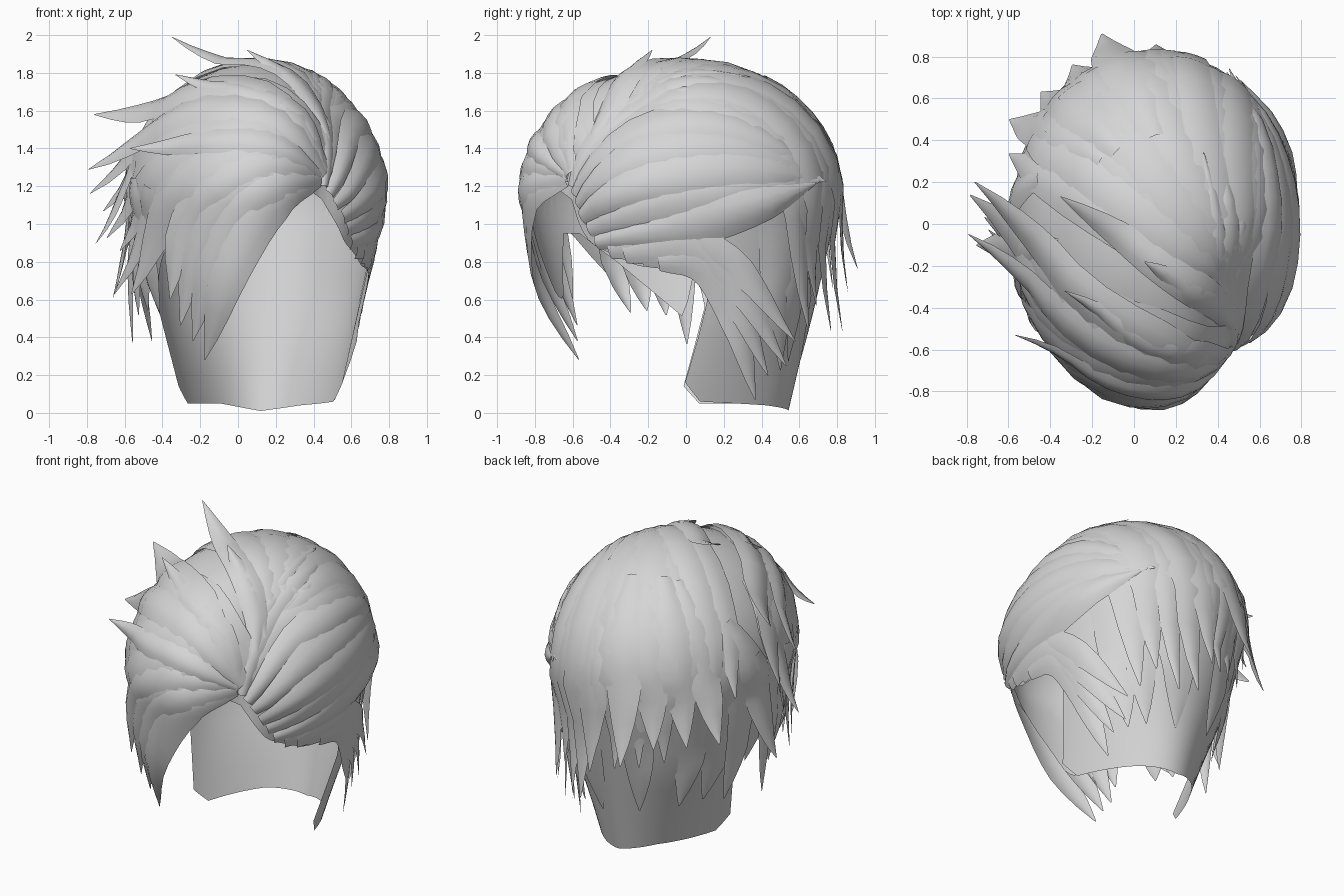
import bpy, bmesh, math, random
from mathutils import Vector

if "Cube" in bpy.data.objects:
    bpy.data.objects.remove(bpy.data.objects["Cube"])

random.seed(4)
hair = bpy.data.materials.new("ash_grey")
hair.diffuse_color = (0.67, 0.67, 0.67, 1)
hair.use_nodes = True
hair.node_tree.nodes["Principled BSDF"].inputs["Base Color"].default_value = hair.diffuse_color
ZC, RZ = 1.15, 0.70
PART_A, PART_B = Vector((.47, -.70, 1.18)), Vector((.52, -.33, 1.64))


def section(z):
    """Centre and radii (x, front, back) of the head shape at or below its widest height."""
    t = min(max((ZC - z) / ZC, 0), 1)
    return 0.10 + 0.02 * t, 0.1 * t, 0.67 - 0.26 * t, 0.86 - 0.22 * t, 0.81 - 0.37 * t


def groove(p):
    """Scale that sinks the surface along the parting."""
    ab = PART_B - PART_A
    u = min(max((p - PART_A).dot(ab) / ab.length_squared, 0), 1)
    d = (p - PART_A - ab * u).length
    return 1 - 0.13 * math.exp(-(d / 0.21) ** 2)


def factor(p):
    """Origin and relative distance of p from the head surface (1 = on it)."""
    cx, cy, rx, rf, rb = section(p.z)
    o = Vector((cx, cy, max(min(p.z, ZC), -1)))
    d = p - o
    ry = rb if d.y > 0 else rf
    return o, max(math.sqrt((d.x / rx) ** 2 + (d.y / ry) ** 2 + (d.z / RZ) ** 2), 0.05)


def snap(p, lift, t=0):
    """Push p onto the head plus lift; free ends may stand off further."""
    o, f = factor(p)
    on = o + (p - o) / f
    goal = max((1 + lift) * groove(on), 1 + (f - 1) * t ** 1.3 if f > 1 else 0)
    if t < 0.35:
        goal = min(goal, (1 + lift) * groove(on))
    return o + (p - o) * (goal / f)


def finish(name, bm):
    me = bpy.data.meshes.new(name)
    bm.to_mesh(me)
    bm.free()
    me.materials.append(hair)
    ob = bpy.data.objects.new(name, me)
    bpy.context.collection.objects.link(ob)
    bpy.ops.object.select_all(action='DESELECT')
    ob.select_set(True)
    bpy.context.view_layer.objects.active = ob
    bpy.ops.object.shade_smooth_by_angle(angle=math.radians(40))


def fill(bm, rows):
    for a, b in zip(rows, rows[1:]):
        for i in range(len(a) - 1):
            bm.faces.new((a[i], b[i], b[i + 1], a[i + 1]))


def curve(pts, t):
    """Catmull-Rom point through the guide points."""
    s = min(t, 0.9999) * (len(pts) - 1)
    i = int(s)
    u = s - i
    q = [2 * pts[0] - pts[1]] + pts + [2 * pts[-1] - pts[-2]]
    a, b, c, d = q[i:i + 4]
    return 0.5 * (2 * b + (c - a) * u + (2 * a - 5 * b + 4 * c - d) * u * u
                  + (3 * b - a - 3 * c + d) * u ** 3)


def strand(bm, pts, width, lift=0.03, bulge=0.03, root=0.4, n=12):
    """Tapered lock with a curved cross-section that follows the head."""
    pts = [Vector(p) for p in pts]
    mid = [snap(curve(pts, i / n), lift, i / n) for i in range(n + 1)]
    rows = []
    for i, p in enumerate(mid):
        t = i / n
        tan = mid[min(i + 1, n)] - mid[max(i - 1, 0)]
        o, f = factor(p)
        out = (p - o).normalized()
        side = tan.cross(out).normalized()
        w = width * min(1, root + 1.8 * t) * max(1 - t ** 4.5, 0.03) / 2
        row = []
        for k in (-1, -0.5, 0, 0.5, 1):
            q = p + side * w * k
            if t < 0.75:
                oq, fq = factor(q)
                q = oq + (q - oq) * (f / fq)
            row.append(bm.verts.new(q + out * bulge * (1 - k * k) * min(1, 4 * w / width)))
        rows.append(row)
    fill(bm, rows)


def fan(name, first, last, n, width, lift=0.02, bulge=0.02, jitter=0.1, root=0.4):
    """Row of locks blended between two guides, with ragged ends."""
    bm = bmesh.new()
    for i in range(n):
        u = i / max(n - 1, 1)
        pts = [Vector(a).lerp(Vector(b), u) for a, b in zip(first, last)]
        pts[-1] = pts[-1] + (pts[-1] - pts[-2]) * random.uniform(-2, 2) * jitter
        strand(bm, pts, width * random.uniform(0.85, 1.15), lift + 0.01 * (i % 2), bulge, root)
    finish(name, bm)


# Under layer: thin shell with an edge that opens at the face and the ears
EDGE = [(-180, .72), (-175, .5), (-165, .62), (-150, .8), (-135, .95), (-126, .95), (-119, .75),
        (-113, .6), (-106, .62), (-97, .8), (-85, 1.0), (-68, 1.22), (-54, 1.13), (-41, .9),
        (-22, .78), (2, .74), (6, .6), (9, .4), (11, .17), (24, .06), (60, .04), (90, .01),
        (120, .05), (156, .05), (169, .15), (172, .45), (175, .62), (180, .72)]


def edge(az):
    for (a, za), (b, zb) in zip(EDGE, EDGE[1:]):
        if a <= az <= b:
            return za + (zb - za) * (az - a) / (b - a)


bm = bmesh.new()
cols = []
for k in range(121):
    az = -180 + 3 * k
    ca, sa, zmin = math.cos(math.radians(az)), math.sin(math.radians(az)), edge(az)
    amax = math.acos(min(max((zmin - ZC) / RZ, 0), 1))
    total = amax * RZ + max(ZC - zmin, 0)
    col = []
    for j in range(17):
        s = total * max(j / 16, 0.004)
        a = min(s / RZ, math.pi / 2)
        z = ZC + RZ * math.cos(a) if s < RZ * math.pi / 2 else ZC - (s - RZ * math.pi / 2)
        cx, cy, rx, rf, rb = section(z)
        r = math.sin(a)
        p = Vector((cx + rx * ca * r, cy + (rb if sa > 0 else rf) * sa * r, z))
        o, f = factor(p)
        p = o + (p - o) * groove(p)
        if sa >= 0:  # nape corners reach forward below the ears
            p.y -= 0.46 * max(0.6 - z, 0) * ca * ca
        col.append(bm.verts.new(p))
    cols.append(col)
fill(bm, cols)
bmesh.ops.remove_doubles(bm, verts=bm.verts, dist=0.001)
finish("under_layer", bm)

# Locks from the parting over the crown, to the left and down the back
fan("crown_locks", [(.47, -.3, 1.6), (.1, -.1, 1.85), (-.4, .2, 1.6), (-.62, .35, 1.05)],
    [(.47, -.25, 1.62), (.3, .3, 1.8), (.1, .75, 1.35), (.1, .86, .6)], 7, .27, .015, .015)
fan("back_locks", [(.47, -.25, 1.62), (.28, .3, 1.8), (.15, .75, 1.35), (.1, .87, .55)],
    [(.5, -.2, 1.6), (.55, .3, 1.6), (.55, .55, 1.2), (.5, .64, .5)], 5, .26, .015, .015)
fan("lower_back_locks", [(-.5, .25, 1.4), (-.58, .2, 1.1), (-.56, .2, .8), (-.46, .25, .4)],
    [(.6, .35, 1.3), (.6, .5, 1.0), (.55, .5, .7), (.47, .5, .25)], 7, .27, .01, .01, .03, .8)

# Sweep across the forehead to the left
fan("left_sweep", [(.45, -.5, 1.4), (.1, -.5, 1.65), (-.4, -.2, 1.5), (-.74, .1, 1.2)],
    [(.44, -.62, 1.25), (.1, -.8, 1.4), (-.35, -.6, 1.1), (-.6, -.25, .55)], 6, .3, .01, .015, .08)
fan("fringe", [(.44, -.66, 1.25), (.18, -.86, 1.12), (-.05, -.85, .75), (-.18, -.56, .27)],
    [(.44, -.62, 1.28), (.05, -.86, 1.3), (-.3, -.72, 1.0), (-.36, -.6, .6)], 4, .25, .01, .02, .03)
fan("left_hanging_locks", [(-.45, -.45, 1.2), (-.5, -.4, 1.0), (-.5, -.4, .8), (-.42, -.3, .55)],
    [(-.55, .1, 1.3), (-.6, .0, 1.0), (-.62, -.02, .8), (-.57, .0, .45)], 4, .2, .02, .02, .15, .7)
fan("left_flicks", [(-.3, -.1, 1.6), (-.5, -.1, 1.4), (-.62, -.12, 1.2), (-.76, -.1, .88)],
    [(-.4, .2, 1.5), (-.55, .1, 1.2), (-.62, .05, .95), (-.66, .0, .62)], 2, .24, .015, .02, .03)
fan("back_left_flicks", [(-.15, .3, 1.75), (-.38, .42, 1.5), (-.5, .48, 1.2), (-.6, .5, .85)],
    [(.1, .4, 1.75), (-.02, .65, 1.5), (-.1, .8, 1.25), (-.15, .9, .8)], 4, .24, .02, .015, .05)

# Loose spikes that stand off the head
bm = bmesh.new()
for pts, w in [
    ([(.47, -.4, 1.5), (.3, -.3, 1.7), (0, -.1, 1.84), (-.35, .13, 1.99)], .18),
    ([(.45, -.6, 1.28), (.1, -.5, 1.65), (-.4, -.15, 1.62), (-.76, .2, 1.58)], .24),
    ([(.45, -.6, 1.26), (.1, -.6, 1.55), (-.4, -.35, 1.5), (-.79, -.05, 1.29)], .22),
    ([(.44, -.64, 1.26), (.15, -.78, 1.42), (-.2, -.68, 1.42), (-.57, -.53, 1.4)], .16),
    ([(.45, -.62, 1.3), (.3, -.58, 1.55), (0, -.5, 1.68), (-.33, -.32, 1.79)], .16),
    ([(.48, -.5, 1.45), (.4, -.4, 1.65), (.25, -.3, 1.8), (.05, -.18, 1.92)], .15),
]:
    strand(bm, pts, w, .03, .02)
finish("loose_spikes", bm)

# Puffed rolls brushed back on the right, gathered at the temple
fan("right_rolls", [(.45, -.6, 1.22), (.52, -.3, 1.55), (.55, .2, 1.57), (.45, .7, 1.25)],
    [(.58, -.46, .9), (.74, -.05, .98), (.74, .35, 1.08), (.5, .7, 1.22)], 6, .27, -.005, .03, .05, .3)
fan("parting_rolls", [(.45, -.6, 1.2), (.42, -.4, 1.58), (.4, -.05, 1.78), (.33, .35, 1.78)],
    [(.46, -.6, 1.2), (.48, -.42, 1.5), (.5, -.1, 1.68), (.48, .3, 1.65)], 3, .17, .005, .025, .1, .3)

# Locks over the right ear, falling to the nape
fan("ear_locks", [(.64, -.42, .86), (.74, .0, .9), (.7, .3, .75), (.52, .6, .35)],
    [(.72, -.15, .8), (.72, .1, .78), (.64, .26, .5), (.52, .36, .1)], 4, .2, .01, .012, .04, .5)
